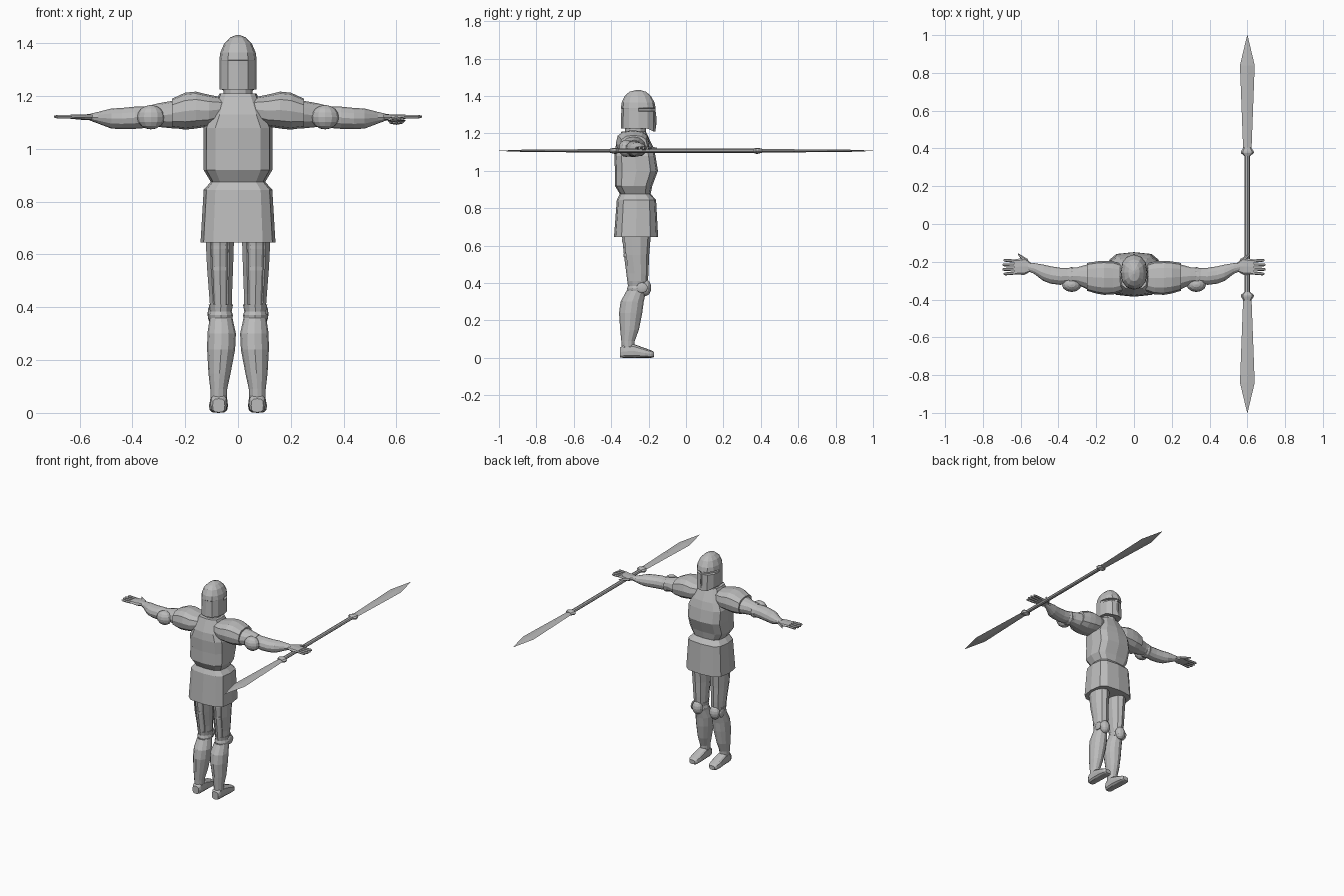
import bpy
import bmesh
from math import cos, sin, radians
from mathutils import Vector

old = bpy.data.objects.get("Cube")
if old:
    bpy.data.objects.remove(old, do_unlink=True)

steel = bpy.data.materials.new("plain steel grey")
steel.use_nodes = True
GREY = (0.5, 0.5, 0.5, 1)
steel.diffuse_color = GREY
steel.node_tree.nodes["Principled BSDF"].inputs["Base Color"].default_value = GREY


def finish(name, bm):
    """Turn a bmesh into a named, flat shaded steel object."""
    bmesh.ops.recalc_face_normals(bm, faces=bm.faces)
    mesh = bpy.data.meshes.new(name)
    bm.to_mesh(mesh)
    bm.free()
    mesh.materials.append(steel)
    obj = bpy.data.objects.new(name, mesh)
    bpy.context.collection.objects.link(obj)
    return obj


def squash(value, power):
    return abs(value) ** power * (1 if value >= 0 else -1)


def place(axis, along, first, second, side):
    """Put a point of a cross-section into the model's frame."""
    if axis == "x":
        point = Vector((along, first, second))
    elif axis == "y":
        point = Vector((first, along, second))
    else:
        point = Vector((first, second, along))
    point.x *= side
    return point


def loft(name, axis, rows, sides=12, power=1.0, side=1, arc=None, adjust=None):
    """Skin rings given as (along, centre a, centre b, radius a, radius b)."""
    bm = bmesh.new()
    rings = []
    for number, (along, ca, cb, ra, rb) in enumerate(rows):
        ring = []
        for i in range(sides):
            if arc:
                angle = radians(arc[0] + (arc[1] - arc[0]) * i / (sides - 1))
            else:
                angle = radians(360 * i / sides)
            a = ca + ra * squash(cos(angle), power)
            b = cb + rb * squash(sin(angle), power)
            point = place(axis, along, a, b, side)
            if adjust:
                point = adjust(number, point)
            ring.append(bm.verts.new(point))
        rings.append(ring)
    spans = sides - 1 if arc else sides
    for low, high in zip(rings, rings[1:]):
        for i in range(spans):
            j = (i + 1) % sides
            bm.faces.new((low[i], low[j], high[j], high[i]))
    if not arc:
        bm.faces.new(rings[0])
        bm.faces.new(rings[-1])
    return finish(name, bm)


def ball(name, centre, size, side):
    """Faceted ellipsoid for the joint covers."""
    bm = bmesh.new()
    bmesh.ops.create_uvsphere(bm, u_segments=12, v_segments=8, radius=1)
    for vert in bm.verts:
        vert.co = Vector(c + s * v for c, s, v in zip(centre, size, vert.co))
        vert.co.x *= side
    return finish(name, bm)


# Breastplate with collar, and the flared skirt
loft("breastplate", "z", [
    (.87, 0, -.27, .1, .08), (.92, 0, -.28, .13, .1), (1, 0, -.265, .13, .115),
    (1.08, 0, -.273, .13, .11), (1.13, 0, -.277, .105, .1),
    (1.21, 0, -.28, .07, .065)], power=.6)
loft("neck", "z", [(1.18, 0, -.27, .055, .055), (1.26, 0, -.27, .055, .055)])
loft("skirt", "z", [
    (.645, 0, -.267, .142, .118), (.845, 0, -.265, .13, .105),
    (.875, 0, -.271, .103, .083)], power=.6)


# Helmet: the front rim drops, and two eye slits sit beside the central ridge
def shape_helmet(number, point):
    if number == 0 and point.y > -.2:
        point.z -= .015
    if number in (2, 3) and point.y > -.22 and abs(point.x) > .01:
        point.x *= .8
        point.y -= .016
    return point


loft("helmet", "z", [
    (1.225, 0, -.255, .071, .093), (1.318, 0, -.255, .071, .091),
    (1.32, 0, -.255, .071, .091), (1.334, 0, -.255, .071, .091),
    (1.336, 0, -.255, .071, .093), (1.365, 0, -.256, .067, .088),
    (1.4, 0, -.258, .052, .07), (1.422, 0, -.258, .03, .045),
    (1.432, 0, -.255, .005, .01)], power=.9, adjust=shape_helmet)
ball("nose_ridge", (0, -.17, 1.27), (.006, .012, .06), 1)

for word, s in (("left", 1), ("right", -1)):
    # Arm armour
    loft(word + "_shoulder_plate", "x", [
        (.06, -.285, 1.15, .07, .045), (.11, -.285, 1.145, .088, .06),
        (.16, -.285, 1.147, .09, .07), (.2, -.283, 1.143, .085, .07),
        (.25, -.28, 1.135, .073, .055)], power=.8, side=s)
    loft(word + "_upper_arm", "x", [
        (.2, -.28, 1.13, .065, .052), (.25, -.28, 1.13, .065, .052),
        (.3, -.275, 1.128, .046, .045), (.36, -.275, 1.12, .04, .038)], side=s)
    ball(word + "_elbow_cover", (.33, -.32, 1.12), (.052, .04, .046), s)
    loft(word + "_elbow_band", "x", [
        (.315, -.277, 1.12, .044, .044), (.33, -.277, 1.12, .05, .046),
        (.345, -.277, 1.12, .044, .044)], side=s)
    loft(word + "_forearm", "x", [
        (.34, -.275, 1.12, .04, .04), (.39, -.277, 1.118, .045, .042),
        (.44, -.27, 1.115, .046, .04), (.48, -.258, 1.115, .043, .038),
        (.53, -.235, 1.118, .028, .022), (.56, -.228, 1.12, .022, .013)], side=s)

    # Open hand with four spread fingers and a thumb
    loft(word + "_palm", "x", [
        (.545, -.228, 1.12, .022, .012), (.58, -.224, 1.12, .045, .011),
        (.635, -.228, 1.122, .04, .008)], sides=8, power=.7, side=s)
    for i in range(4):
        base = -.198 - .02 * i
        tip = base + .004 * (1.5 - i)
        reach = .7 - .006 * abs(i - 1.5)
        loft(word + "_finger_" + str(i + 1), "x", [
            (.62, base, 1.122, .009, .008), (reach - .01, tip, 1.122, .008, .007),
            (reach, tip, 1.122, .004, .004)], sides=6, side=s)
    loft(word + "_thumb", "x", [
        (.56, -.205, 1.12, .018, .01), (.59, -.182, 1.12, .013, .008),
        (.615, -.158, 1.12, .004, .004)], sides=6, side=s)

    # Thigh: inner leg, plate wrapped over the front, straps behind
    loft(word + "_thigh", "z", [
        (.38, .066, -.26, .035, .05), (.55, .068, -.268, .042, .064),
        (.7, .069, -.27, .046, .077)], side=s)
    plate = loft(word + "_thigh_plate", "z", [
        (.41, .065, -.26, .04, .053), (.45, .066, -.26, .042, .056),
        (.55, .068, -.268, .048, .068), (.67, .069, -.27, .053, .08)],
        sides=9, side=s, arc=(-50, 230))
    shell = plate.modifiers.new("thickness", "SOLIDIFY")
    shell.thickness = .006
    shell.offset = 0
    for tag, z, rx, ry in (("upper", .62, .046, .073), ("lower", .54, .044, .066)):
        loft(word + "_" + tag + "_strap", "z", [
            (z, .068, -.268, rx, ry), (z + .015, .068, -.268, rx, ry)], side=s)

    # Knee armour
    loft(word + "_knee_band", "z", [
        (.355, .065, -.26, .043, .052), (.37, .065, -.26, .046, .055),
        (.385, .065, -.26, .041, .05), (.41, .065, -.26, .046, .054)], side=s)
    ball(word + "_knee_cover", (.065, -.218, .375), (.036, .032, .045), s)
    ball(word + "_knee_wing", (.107, -.235, .375), (.008, .03, .028), s)

    # Lower leg and foot
    loft(word + "_shin", "z", [
        (.36, .064, -.265, .043, .052), (.3, .062, -.288, .054, .062),
        (.24, .064, -.296, .053, .062), (.15, .07, -.302, .042, .05),
        (.09, .073, -.31, .032, .036), (.05, .073, -.31, .03, .033)], side=s)
    loft(word + "_foot", "y", [
        (-.352, .073, .028, .023, .026), (-.335, .073, .034, .031, .034),
        (-.28, .073, .037, .034, .037), (-.22, .074, .026, .036, .026),
        (-.185, .074, .02, .031, .02), (-.172, .074, .018, .02, .014)],
        power=.65, side=s)

# Double ended spear lying across the left hand
X, Z = .6, 1.107
loft("spear_shaft", "y", [(-.38, X, Z, .014, .011), (.38, X, Z, .014, .011)], sides=8)
for word, d in (("rear", 1), ("front", -1)):
    loft(word + "_spear_collar", "y", [
        (d * y, X, Z, wide, thick) for y, wide, thick in (
            (.36, .015, .011), (.375, .034, .016), (.385, .034, .016),
            (.405, .02, .011))], sides=8)
    loft(word + "_spear_blade", "y", [
        (d * y, X, Z, wide, thick) for y, wide, thick in (
            (.39, .022, .009), (.84, .039, .007), (1, .001, .001))], sides=4)
